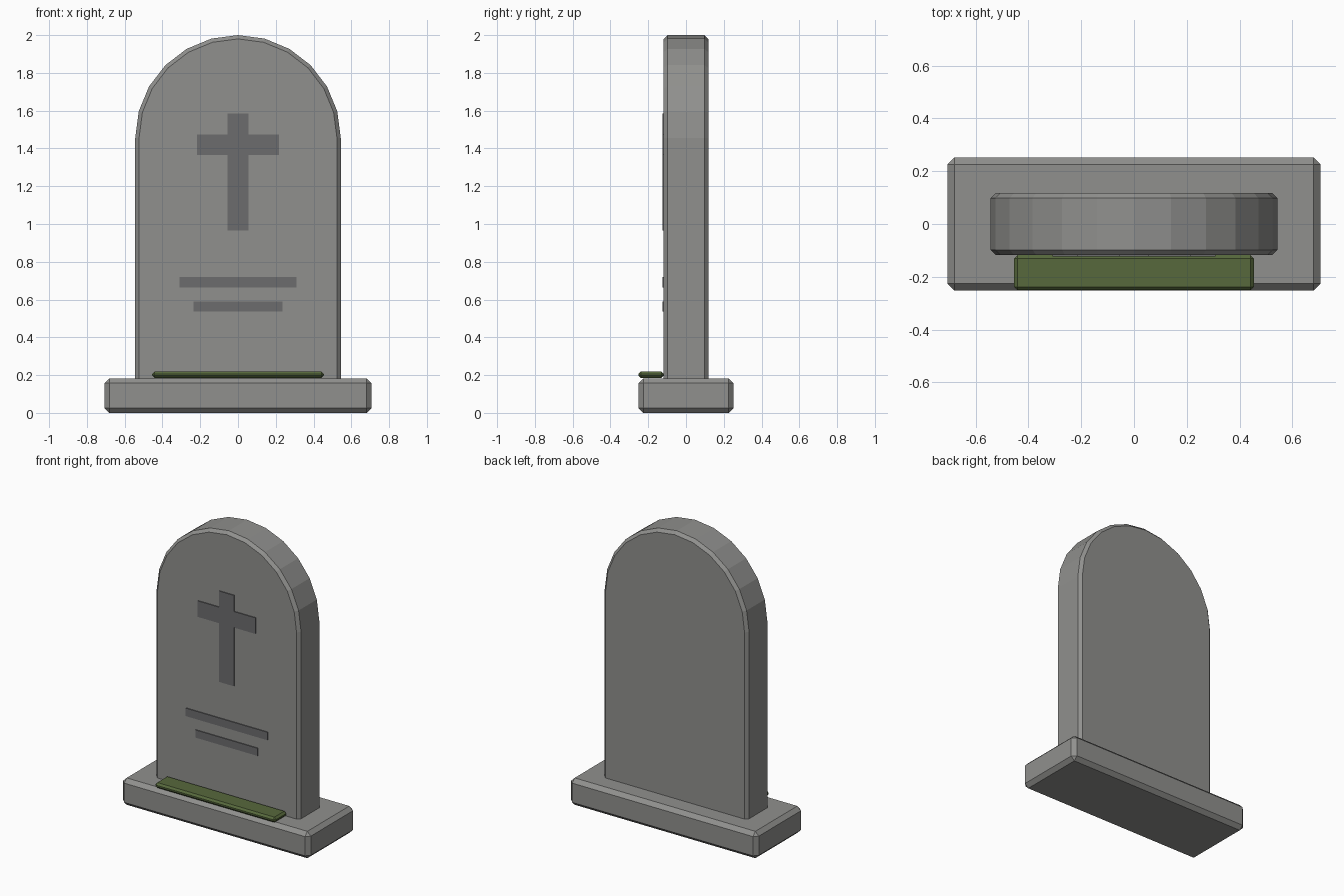
import bpy, bmesh
from math import sin, cos, pi

if "Cube" in bpy.data.objects:
    bpy.data.objects.remove(bpy.data.objects["Cube"])


def material(name, rgb):
    m = bpy.data.materials.new(name)
    m.diffuse_color = (*rgb, 1)
    m.use_nodes = True
    m.node_tree.nodes["Principled BSDF"].inputs["Base Color"].default_value = m.diffuse_color
    return m


def extrude(name, profile, y0, y1, mat, bevel=0):
    """Extrude an x/z outline from y0 to y1, with an optional flat chamfer."""
    bm = bmesh.new()
    face = bm.faces.new([bm.verts.new((x, y0, z)) for x, z in profile])
    new = bmesh.ops.extrude_face_region(bm, geom=[face])["geom"]
    verts = [v for v in new if isinstance(v, bmesh.types.BMVert)]
    bmesh.ops.translate(bm, vec=(0, y1 - y0, 0), verts=verts)
    bmesh.ops.recalc_face_normals(bm, faces=bm.faces)
    me = bpy.data.meshes.new(name)
    bm.to_mesh(me)
    bm.free()
    me.materials.append(mat)
    ob = bpy.data.objects.new(name, me)
    bpy.context.collection.objects.link(ob)
    if bevel:
        mod = ob.modifiers.new("chamfer", 'BEVEL')
        mod.width, mod.segments = bevel, 1
        mod.limit_method, mod.angle_limit = 'ANGLE', pi / 6
    return ob


def rect(hx, z0, z1):
    return [(-hx, z0), (hx, z0), (hx, z1), (-hx, z1)]


stone = material("stone", (0.28, 0.28, 0.27))
dark = material("dark_stone", (0.15, 0.15, 0.155))
green = material("moss_green", (0.095, 0.14, 0.045))

# Plinth
extrude("base", rect(0.707, 0, 0.183), -0.252, 0.252, stone, 0.026)

# Upright slab with a 12-sided half-round top, sunk slightly into the plinth
R, SPRING = 0.544, 1.456
arch = [(R * cos(i * pi / 12), SPRING + R * sin(i * pi / 12)) for i in range(13)]
extrude("slab", [(-R, 0.16), (R, 0.16)] + arch, -0.118, 0.118, stone, 0.02)

# Raised cross
half = [(0.055, 0.965), (0.055, 1.365), (0.217, 1.365),
        (0.217, 1.474), (0.055, 1.474), (0.055, 1.584)]
cross = half + [(-x, z) for x, z in reversed(half)]
extrude("cross", cross, -0.124, -0.108, dark)

# Two raised inscription bars
for i, (hx, z0, z1) in enumerate([(0.309, 0.665, 0.719), (0.235, 0.538, 0.59)]):
    extrude(f"inscription_bar_{i + 1}", rect(hx, z0, z1), -0.124, -0.108, dark)

# Moss strip at the foot of the slab
extrude("moss", rect(0.454, 0.184, 0.22), -0.251, -0.118, green, 0.013)
